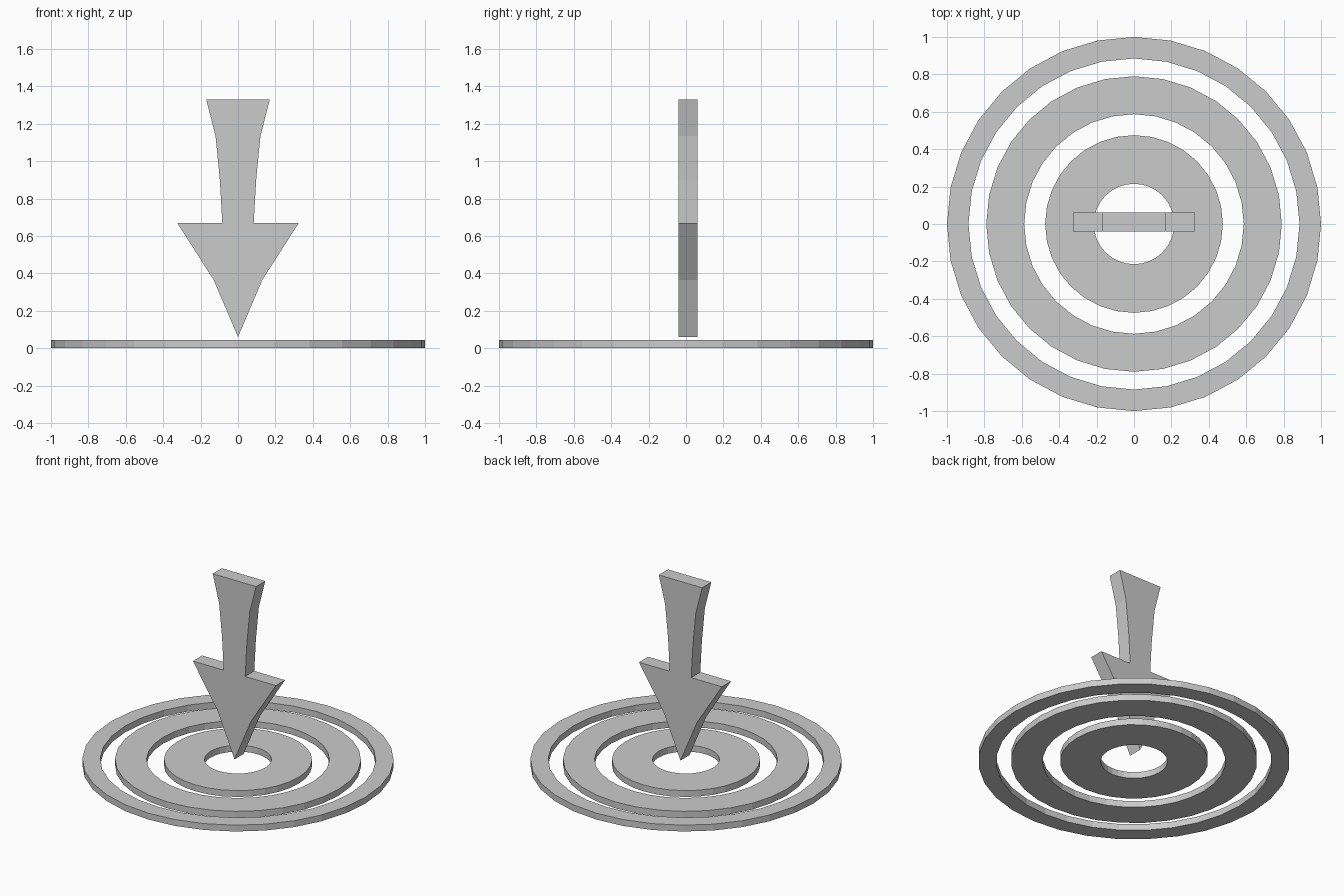
import bpy, bmesh, math

if "Cube" in bpy.data.objects:
    bpy.data.objects.remove(bpy.data.objects["Cube"])

SIDES = 32
RING_HEIGHT = 0.045


def finish(name, bm):
    bmesh.ops.recalc_face_normals(bm, faces=bm.faces)
    mesh = bpy.data.meshes.new(name)
    bm.to_mesh(mesh)
    bm.free()
    obj = bpy.data.objects.new(name, mesh)
    bpy.context.collection.objects.link(obj)
    return obj


def ring(name, inner, outer):
    bm = bmesh.new()
    section = [(inner, 0), (outer, 0), (outer, RING_HEIGHT), (inner, RING_HEIGHT)]
    loops = []
    for i in range(SIDES):
        a = 2 * math.pi * i / SIDES
        loops.append([bm.verts.new((r * math.cos(a), r * math.sin(a), z)) for r, z in section])
    for i in range(SIDES):
        p, q = loops[i], loops[(i + 1) % SIDES]
        for k in range(4):
            m = (k + 1) % 4
            bm.faces.new((p[k], q[k], q[m], p[m]))
    return finish(name, bm)


# Flat target rings
ring("inner_ring", 0.215, 0.475)
ring("middle_ring", 0.587, 0.79)
ring("outer_ring", 0.885, 1.0)

# Downward arrow: half profile (x, z) from tip to tail, mirrored and extruded
half = [(0.13, 0.365), (0.325, 0.67), (0.084, 0.67), (0.097, 0.9), (0.12, 1.135), (0.17, 1.33)]
outline = [(0, 0.06)] + half + [(-x, z) for x, z in reversed(half)]
bm = bmesh.new()
face = bm.faces.new([bm.verts.new((x, -0.04, z)) for x, z in outline])
side = bmesh.ops.extrude_face_region(bm, geom=[face], use_keep_orig=True)
moved = [g for g in side["geom"] if isinstance(g, bmesh.types.BMVert)]
bmesh.ops.translate(bm, verts=moved, vec=(0, 0.102, 0))
finish("arrow", bm)
